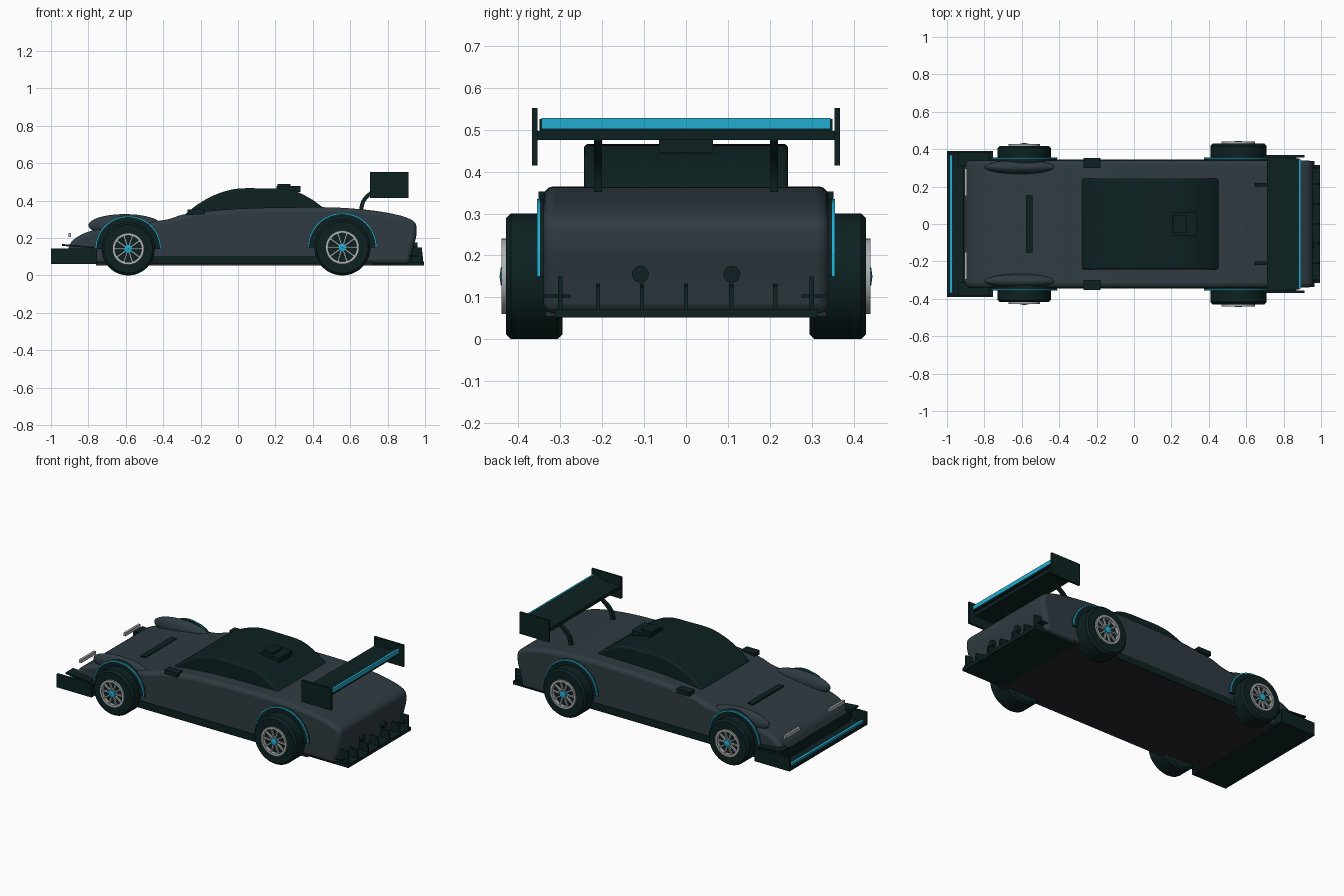
import bpy, bmesh, math
from mathutils import Matrix, Vector

if "Cube" in bpy.data.objects:
    bpy.data.objects.remove(bpy.data.objects["Cube"])


def material(name, rgb):
    m = bpy.data.materials.new(name)
    m.diffuse_color = (*rgb, 1)
    m.use_nodes = True
    m.node_tree.nodes["Principled BSDF"].inputs["Base Color"].default_value = m.diffuse_color
    return m


BODY = material("slate grey", (0.028, 0.044, 0.054))
BLACK = material("green black", (0.004, 0.0155, 0.0155))
CYAN = material("bright cyan", (0.016, 0.42, 0.64))
SILVER = material("silver", (0.42, 0.44, 0.45))
FLOOR = material("floor grey", (0.02, 0.021, 0.028))


def finish(bm, name, mat, bevel=0, segments=3, smooth=False):
    bmesh.ops.recalc_face_normals(bm, faces=bm.faces)
    me = bpy.data.meshes.new(name)
    bm.to_mesh(me)
    bm.free()
    ob = bpy.data.objects.new(name, me)
    bpy.context.collection.objects.link(ob)
    me.materials.append(mat)
    if bevel:
        mod = ob.modifiers.new("bevel", 'BEVEL')
        mod.width, mod.segments = bevel, segments
        mod.limit_method, mod.angle_limit = 'ANGLE', math.radians(65)
    if smooth or bevel:
        bpy.ops.object.select_all(action='DESELECT')
        ob.select_set(True)
        bpy.context.view_layer.objects.active = ob
        bpy.ops.object.shade_smooth_by_angle(angle=math.radians(35))
    return ob


def box(name, mat, x, y, z, bevel=0):
    """Box from (min, max) ranges."""
    bm = bmesh.new()
    bmesh.ops.create_cube(bm, size=1)
    for v in bm.verts:
        v.co = Vector([r[0] + (c + 0.5) * (r[1] - r[0]) for r, c in zip((x, y, z), v.co)])
    return finish(bm, name, mat, bevel, 2)


def extrude(name, mat, outline, y0, y1, bevel=0):
    """Side outline in x, z extruded across the car."""
    bm = bmesh.new()
    face = bm.faces.new([bm.verts.new((x, y0, z)) for x, z in outline])
    new = bmesh.ops.extrude_face_region(bm, geom=[face])
    bmesh.ops.translate(bm, vec=(0, y1 - y0, 0),
                        verts=[g for g in new['geom'] if isinstance(g, bmesh.types.BMVert)])
    return finish(bm, name, mat, bevel, smooth=True)


def lathe(name, mat, profile, cx, cz, side, arc=(0, 360), steps=48):
    """Closed (radius, y) profile turned around a wheel axis."""
    bm = bmesh.new()
    full = arc[1] - arc[0] == 360
    rings = []
    for i in range(steps if full else steps + 1):
        a = math.radians(arc[0] + (arc[1] - arc[0]) * i / steps)
        rings.append([bm.verts.new((cx + r * math.cos(a), side * y, cz + r * math.sin(a)))
                      for r, y in profile])
    n = len(profile)
    for i in range(steps):
        p, q = rings[i], rings[(i + 1) % len(rings)]
        for k in range(n):
            bm.faces.new((p[k], p[(k + 1) % n], q[(k + 1) % n], q[k]))
    if not full:
        bm.faces.new(rings[0])
        bm.faces.new(rings[-1])
    return finish(bm, name, mat, smooth=True)


def smooth_line(pts, steps=5):
    """Catmull-Rom points through an open line."""
    p = [Vector(q) for q in pts]
    p = [2 * p[0] - p[1]] + p + [2 * p[-1] - p[-2]]
    out = []
    for i in range(1, len(p) - 2):
        a, b, c, d = p[i - 1:i + 3]
        for k in range(steps):
            t = k / steps
            out.append(0.5 * (2 * b + (c - a) * t + (2 * a - 5 * b + 4 * c - d) * t * t
                              + (3 * b - a - 3 * c + d) * t ** 3))
    return [tuple(v) for v in out] + [tuple(p[-2])]


# Main body shell
top = smooth_line([(-0.91, 0.14), (-0.88, 0.19), (-0.79, 0.237), (-0.6, 0.272), (-0.39, 0.297),
                   (-0.27, 0.33), (0, 0.357), (0.4, 0.365), (0.62, 0.357), (0.81, 0.333),
                   (0.935, 0.293), (0.955, 0.23), (0.935, 0.14)])
extrude("body", BODY, top + [(0.92, 0.062), (-0.88, 0.062)], -0.34, 0.34, 0.03)
box("floor", FLOOR, (-0.76, 0.72), (-0.335, 0.335), (0.054, 0.066))

# Cabin and roof scoop
roof = smooth_line([(-0.285, 0.325), (-0.215, 0.38), (-0.125, 0.43), (-0.01, 0.463), (0.14, 0.465),
                    (0.28, 0.458), (0.385, 0.412), (0.465, 0.355)])
extrude("cabin", BLACK, roof + [(0.46, 0.31), (-0.27, 0.31)], -0.244, 0.244, 0.012)
box("roof_scoop", BLACK, (0.205, 0.335), (-0.065, 0.065), (0.445, 0.477))
box("scoop_intake", BLACK, (0.21, 0.28), (-0.045, 0.045), (0.46, 0.49))
box("hood_vent", BLACK, (-0.577, -0.54), (-0.155, 0.155), (0.27, 0.285))

# Nose, splitter and its cyan lip
box("nose_grille", BLACK, (-0.915, -0.8), (-0.33, 0.33), (0.066, 0.14))
box("splitter", BLACK, (-1, -0.755), (-0.385, 0.385), (0.06, 0.078))
box("splitter_lip", CYAN, (-0.986, -0.97), (-0.37, 0.37), (0.07, 0.09))

# Rear diffuser
box("diffuser", BLACK, (0.7, 0.995), (-0.315, 0.315), (0.052, 0.072))
for y in (-0.21, -0.105, 0, 0.108, 0.213):
    extrude("diffuser_fin", BLACK, [(0.9, 0.065), (0.992, 0.065), (0.985, 0.125), (0.93, 0.132)],
            y - 0.005, y + 0.005)

# Rear wing
box("wing_plane", BLACK, (0.71, 0.87), (-0.355, 0.355), (0.475, 0.497))
extrude("wing_flap", BLACK, [(0.8, 0.497), (0.885, 0.497), (0.885, 0.526), (0.875, 0.526)],
        -0.35, 0.35)
box("wing_flap_edge", CYAN, (0.881, 0.892), (-0.345, 0.345), (0.502, 0.528))

for s in (-1, 1):
    def sided(name, mat, x, y, z, bevel=0):
        box(name, mat, x, sorted((s * y[0], s * y[1])), z, bevel)

    # Paired body details
    sided("splitter_end_plate", BLACK, (-1, -0.755), (0.374, 0.39), (0.06, 0.143))
    sided("splitter_corner", BLACK, (-0.9, -0.755), (0.33, 0.385), (0.07, 0.125))
    extrude("canard", BLACK, [(-0.94, 0.158), (-0.87, 0.152), (-0.77, 0.146), (-0.77, 0.154),
                              (-0.87, 0.162), (-0.94, 0.168)], s * 0.31, s * 0.385)
    sided("headlight", SILVER, (-0.907, -0.893), (0.15, 0.297), (0.205, 0.226))
    sided("mirror", BLACK, (-0.27, -0.18), (0.3, 0.352), (0.325, 0.352))
    sided("side_skirt", BLACK, (-0.46, 0.42), (0.32, 0.345), (0.062, 0.105))
    sided("wing_end_plate", BLACK, (0.705, 0.912), (0.355, 0.368), (0.415, 0.552))
    sided("outer_fin", BLACK, (0.91, 0.985), (0.295, 0.305), (0.07, 0.15))
    sided("outer_fin_plate", BLACK, (0.91, 0.965), (0.275, 0.338), (0.098, 0.107))
    pylon = smooth_line([(0.645, 0.34), (0.66, 0.4), (0.7, 0.445), (0.755, 0.48)])
    extrude("wing_pylon", BLACK, pylon + [(x + 0.02, z - 0.008) for x, z in reversed(pylon)],
            s * 0.2, s * 0.22)

    # Exhaust tip
    bm = bmesh.new()
    bmesh.ops.create_cone(bm, cap_ends=True, segments=24, radius1=0.02, radius2=0.02, depth=0.07,
                          matrix=Matrix.Translation((0.925, s * 0.109, 0.155))
                          @ Matrix.Rotation(math.pi / 2, 4, 'Y'))
    finish(bm, "exhaust", BLACK, smooth=True)

    # Front fender bulge
    bm = bmesh.new()
    bmesh.ops.create_uvsphere(bm, u_segments=32, v_segments=16, radius=1,
                              matrix=Matrix.Translation((-0.605, s * 0.305, 0.268))
                              @ Matrix.Diagonal((0.195, 0.038, 0.06, 1)))
    finish(bm, "front_fender", BODY, smooth=True)

    # Wheels and arches
    for end, cx, r, out, rim in (("front", -0.587, 0.142, 0.418, 0.085),
                                 ("rear", 0.558, 0.15, 0.43, 0.09)):
        b = 0.012
        lathe(end + "_tyre", BLACK, [(0.01, 0.295), (r - b, 0.295), (r, 0.295 + b), (r, out - b),
                                     (r - b, out), (rim, out), (rim - 0.01, out - 0.012),
                                     (0.01, out - 0.012)], cx, r, s)
        lathe(end + "_rim", SILVER, [(rim - 0.014, out - 0.012), (rim, out - 0.012),
                                     (rim, out + 0.01), (rim - 0.014, out + 0.01)], cx, r, s)
        lathe(end + "_hub", CYAN, [(0.001, out - 0.012), (0.022, out - 0.012),
                                   (0.022, out + 0.012), (0.001, out + 0.015)], cx, r, s, steps=20)
        bm = bmesh.new()
        for i in range(10):
            bmesh.ops.create_cube(bm, size=1, matrix=Matrix.Translation((cx, s * (out - 0.002), r))
                                  @ Matrix.Rotation(i * math.tau / 10, 4, 'Y')
                                  @ Matrix.Translation((rim / 2, 0, 0))
                                  @ Matrix.Diagonal((rim - 0.015, 0.012, 0.009, 1)))
        finish(bm, end + "_spokes", SILVER)
        R = r + 0.034
        lathe(end + "_arch", BLACK, [(r - 0.03, 0.325), (R, 0.325), (R, 0.351), (r - 0.03, 0.351)],
              cx, r, s, (0, 180), 32)
        lathe(end + "_arch_trim", CYAN, [(R - 0.006, 0.349), (R + 0.001, 0.349),
                                         (R + 0.001, 0.356), (R - 0.006, 0.356)],
              cx, r, s, (0, 180), 32)
